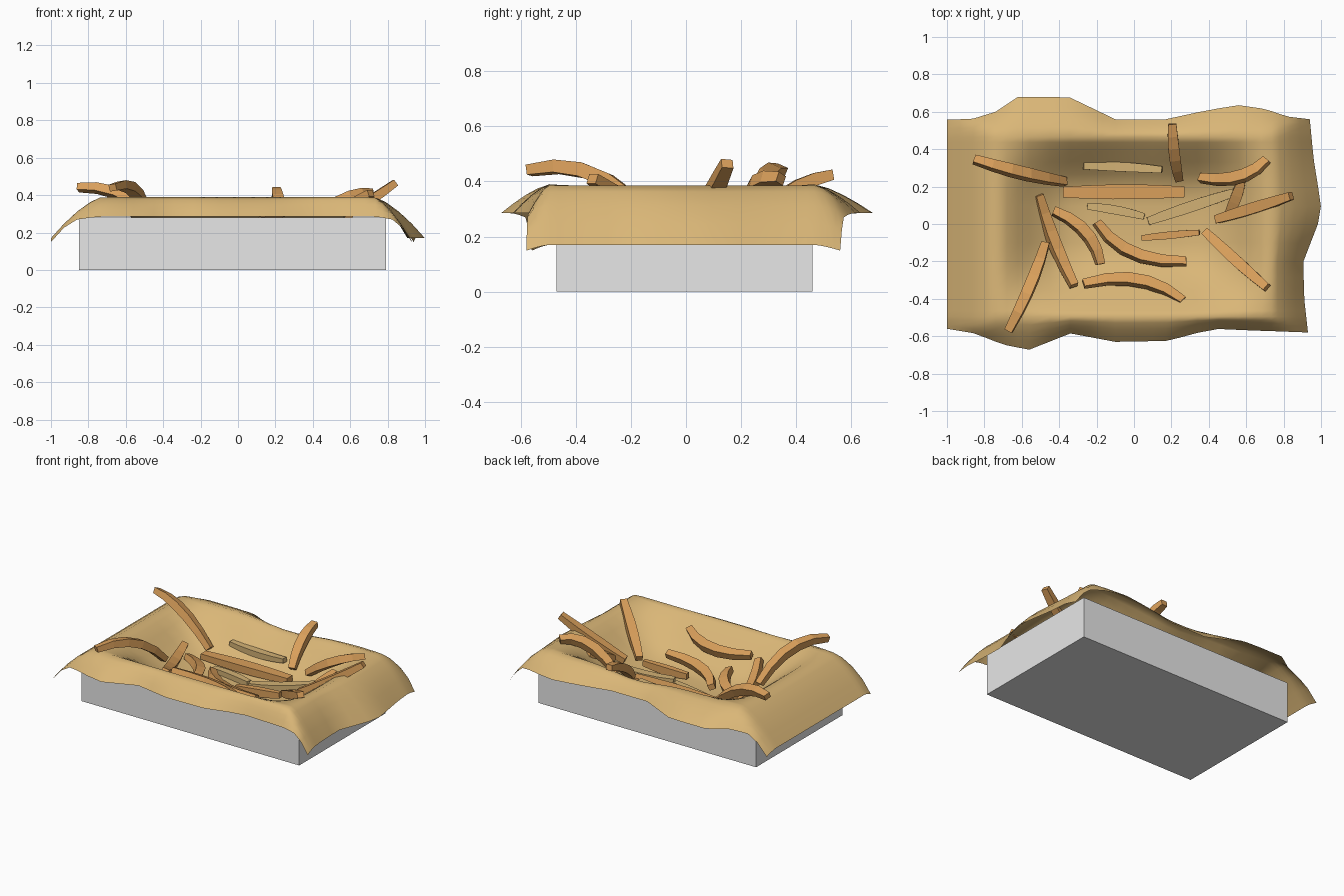
import bpy, math
from mathutils import Vector

if "Cube" in bpy.data.objects:
    bpy.data.objects.remove(bpy.data.objects["Cube"])


def material(name, rgb):
    m = bpy.data.materials.new(name)
    m.diffuse_color = (*rgb, 1)
    m.use_nodes = True
    m.node_tree.nodes["Principled BSDF"].inputs["Base Color"].default_value = m.diffuse_color
    return m


GREY = material("tray grey", (0.8, 0.8, 0.8))
PAPER = material("paper tan", (0.70, 0.47, 0.185))
GOLD = material("fry gold", (0.70, 0.35, 0.105))
PALE = material("fry pale", (0.66, 0.45, 0.18))


def add_mesh(name, verts, faces, mat):
    me = bpy.data.meshes.new(name)
    me.from_pydata(verts, [], faces)
    me.materials.append(mat)
    ob = bpy.data.objects.new(name, me)
    bpy.context.collection.objects.link(ob)
    return ob


def interp(table, v):
    for (a, fa), (b, fb) in zip(table, table[1:]):
        if v <= b:
            t = max(0, (v - a) / (b - a))
            return fa + (fb - fa) * t
    return table[-1][1]


# Open tray
X0, X1, Y0, Y1, H = -0.85, 0.79, -0.47, 0.46, 0.28
base = [(X0, Y0), (X1, Y0), (X1, Y1), (X0, Y1)]
add_mesh("tray", [(x, y, z) for z in (0, H) for x, y in base],
         [(3, 2, 1, 0)] + [(i, (i + 1) % 4, (i + 1) % 4 + 4, i + 4) for i in range(4)], GREY)

# Paper liner: bowl inside, flared wavy skirt outside
BACK = [(-1, .56), (-.87, .56), (-.74, .6), (-.62, .68), (-.35, .68), (-.1, .56),
        (.17, .56), (.4, .61), (.56, .635), (.7, .615), (.84, .575), (1, .56)]
FRONT = [(-1, .56), (-.85, .585), (-.7, .645), (-.56, .672), (-.34, .585), (-.1, .63),
         (.18, .625), (.42, .56), (.65, .57), (1, .58)]
RIGHT = [(-.58, .93), (-.4, .91), (-.19, .905), (-.02, .98), (.1, 1), (.35, .96), (.56, .94)]
RX, RY, TOP, DEPTH = 0.72, 0.49, 0.39, 0.24


def bowl(d, run):
    t = min(1, max(0, d / run))
    return 0.6 * math.sin(t * math.pi / 2) + 0.4 * t * t * (3 - 2 * t)


half = [0, .1, .17, .24, .34, .45, .56, .62, .68, .74, .79, .86, .93, 1]
cols = [-v for v in half[:0:-1]] + half
half = [0, .1, .2, .28, .35, .41, .46, .49]
# rows: (sign, inner distance, skirt fraction)
side = [(d, 0) for d in half] + [(RY, k) for k in (.25, .5, .75, 1)]
rows = [(-1, d, k) for d, k in side[:0:-1]] + [(1, d, k) for d, k in side]
verts = []
for s, d, k in rows:
    rim = 0.465 if s > 0 else 0.495
    for x in cols:
        edge = interp(BACK if s > 0 else FRONT, x)
        y = s * (d * rim / RY + (edge - rim) * k)
        ox = max(0, (abs(x) - RX) / (1 - RX))
        dx, dy = 0.22 * ox ** 1.5, 0.105 * k ** 1.4
        b = bowl(RX - abs(x), .4) * bowl(RY - d, .35)
        z = TOP - DEPTH * b - max(dx, dy) - 0.2 * min(dx, dy)
        if s > 0:  # sagging middle of the back rim
            z -= 0.035 * math.exp(-((x - .05) / .22) ** 2) * (1 - b) * (1 - k)
        px = RX + (interp(RIGHT, y) - RX) * ox if x > RX else x
        verts.append((px, y, z))
n = len(cols)
faces = [(j * n + i, j * n + i + 1, (j + 1) * n + i + 1, (j + 1) * n + i)
         for j in range(len(rows) - 1) for i in range(n - 1)]
paper = add_mesh("paper_liner", verts, faces, PAPER)
paper.data.shade_smooth()


# Fries: square bars swept along a curve through three points, rolled about it
def fry(name, a, m, b, roll=0, w=0.06, h=0.052, mat=GOLD, seg=5):
    a, m, b = Vector(a), Vector(m), Vector(b)
    c = 2 * m - (a + b) / 2
    cr, sr = math.cos(roll), math.sin(roll)
    verts, faces = [], []
    for i in range(seg + 1):
        t = i / seg
        p = a * (1 - t) ** 2 + c * 2 * t * (1 - t) + b * t * t
        tan = ((c - a) * (1 - t) + (b - c) * t).normalized()
        sx = tan.cross(Vector((0, 0, 1))).normalized()
        up = sx.cross(tan)
        sx, up = sx * cr + up * sr, up * cr - sx * sr
        k = 0.72 + 0.28 * math.sin(math.pi * t)
        for u, v in ((-1, -1), (1, -1), (1, 1), (-1, 1)):
            verts.append(p + sx * (u * w * k / 2) + up * (v * h * k / 2))
    for i in range(seg):
        for q in range(4):
            r = (q + 1) % 4
            faces.append((4 * i + q, 4 * i + r, 4 * i + 4 + r, 4 * i + 4 + q))
    e = 4 * seg
    faces += [(3, 2, 1, 0), (e, e + 1, e + 2, e + 3)]
    add_mesh(name, verts, faces, mat)


FRIES = [
    ((-.855, .345, .44), (-.61, .275, .395), (-.37, .225, .22), .4),
    ((-.67, -.57, .44), (-.555, -.33, .425), (-.475, -.11, .25), .15),
    ((.205, .535, .425), (.215, .38, .365), (.24, .24, .24), 0),
    ((.355, .245, .24), (.56, .25, .375), (.71, .345, .41), .4),
    ((.44, .025, .22), (.64, .085, .33), (.84, .15, .465), .1),
    ((.575, .23, .31), (.545, .14, .27), (.505, .05, .23), 0),
    ((.04, -.075, .18), (.19, -.06, .185), (.35, -.045, .2), 0),
    ((.38, -.04, .22), (.54, -.19, .31), (.71, -.34, .41), 0),
    ((-.51, .155, .24), (-.43, -.09, .22), (-.32, -.33, .29), .4),
    ((-.43, .07, .21), (-.26, -.045, .22), (-.18, -.215, .23), .35),
    ((-.2, .01, .2), (-.01, -.155, .21), (.28, -.2, .22), .4),
    ((-.27, -.32, .31), (.02, -.3, .285), (.26, -.41, .315), .4),
]
for i, f in enumerate(FRIES):
    fry(f"fry_{i + 1}", *f, w=0.04 if i == 6 else 0.06)
fry("wide_fry", (-.38, .17, .195), (-.05, .172, .195), (.27, .172, .2), w=0.08)
fry("pale_fry_1", (-.27, .31, .255), (-.06, .305, .24), (.15, .29, .255), 0, .05, .04, PALE)
fry("pale_fry_2", (-.25, .095, .165), (-.1, .075, .165), (.055, .04, .17), 0, .048, .04, PALE)
fry("pale_fry_3", (.075, .015, .175), (.31, .095, .19), (.54, .17, .25), 0, .06, .045, PALE)
